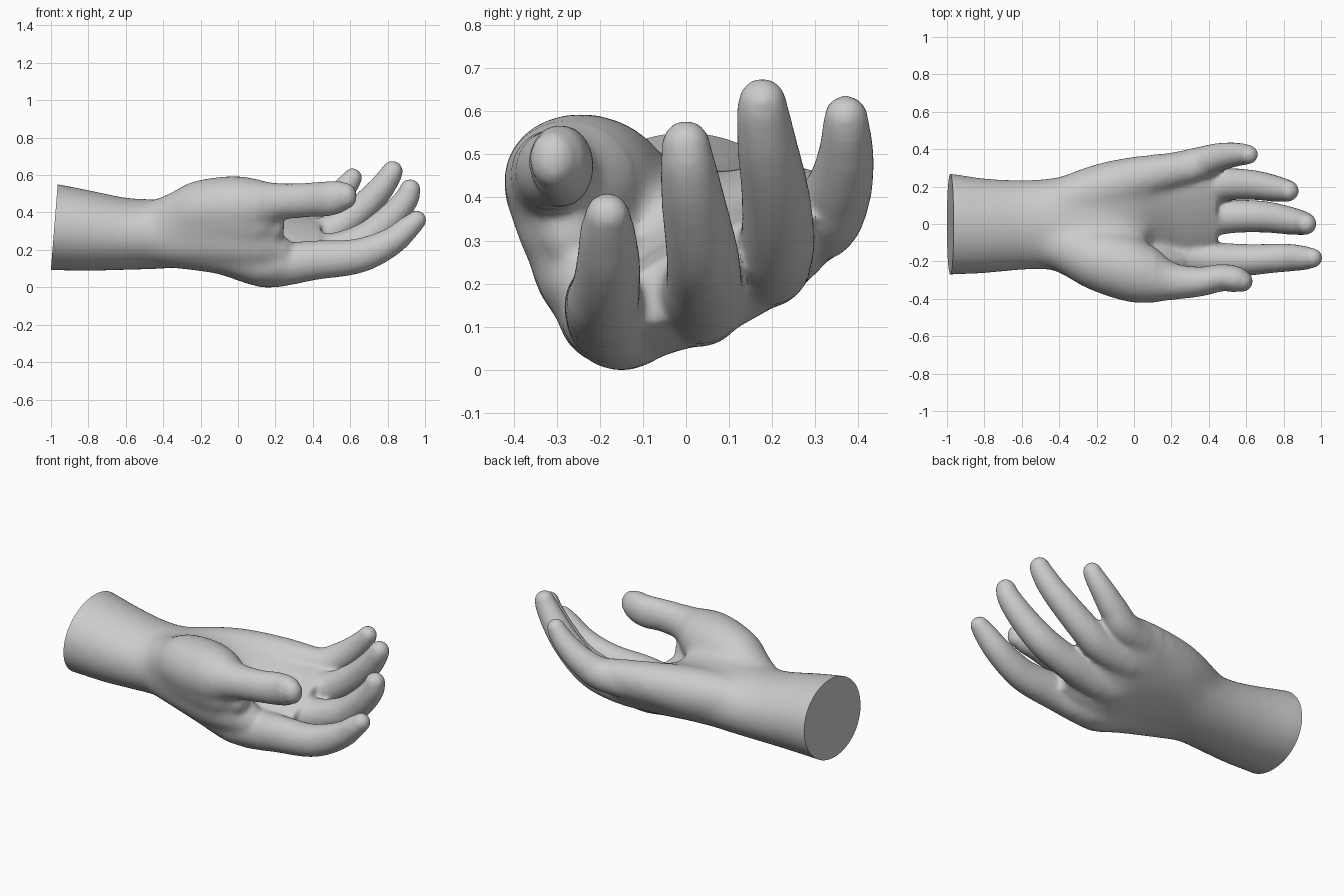
import bpy, bmesh, math
from mathutils import Vector

if "Cube" in bpy.data.objects:
    bpy.data.objects.remove(bpy.data.objects["Cube"])

SEG = 28
skin = bpy.data.materials.new("plain grey")
skin.diffuse_color = (0.6, 0.6, 0.6, 1)
skin.use_nodes = True
skin.node_tree.nodes["Principled BSDF"].inputs["Base Color"].default_value = skin.diffuse_color


def spline(pts, n=6):
    """Smooth a list of section tuples with Catmull-Rom interpolation."""
    p = [pts[0]] + pts + [pts[-1]]
    out = []
    for i in range(1, len(p) - 2):
        for k in range(n):
            t = k / n
            out.append([0.5 * (2 * b + (c - a) * t + (2 * a - 5 * b + 4 * c - d) * t * t
                               + (3 * b - a - 3 * c + d) * t ** 3)
                        for a, b, c, d in zip(*p[i - 1:i + 3])])
    return out + [list(pts[-1])]


def limb(bm, pts, upright=False):
    """Loft ellipses (x, y, z, half width, half height, tilt) with a round far end."""
    rows = spline([tuple(q) + (0,) * (6 - len(q)) for q in pts])
    pos = [Vector(r[:3]) for r in rows]
    tip = (pos[-1] - pos[-2]).normalized()
    sections = []
    for i, r in enumerate(rows):
        d = (pos[min(i + 1, len(pos) - 1)] - pos[max(i - 1, 0)]).normalized()
        sections.append((pos[i], Vector((1, 0, 0)) if upright else d, r[3], r[4], r[5]))
    if not upright:
        r = rows[-1]
        for k in range(1, 6):
            a = k * math.radians(16)
            sections.append((pos[-1] + tip * min(r[3], r[4]) * math.sin(a), tip,
                             r[3] * math.cos(a), r[4] * math.cos(a), r[5]))
    rings = []
    for c, d, w, h, tilt in sections:
        side = (Vector((0, 1, 0)) - d * d.y).normalized()
        up = d.cross(side)
        t = math.radians(tilt)
        u, v = side * math.cos(t) + up * math.sin(t), up * math.cos(t) - side * math.sin(t)
        rings.append([bm.verts.new(c + u * w * math.cos(a) + v * h * math.sin(a))
                      for a in (2 * math.pi * j / SEG for j in range(SEG))])
    for a, b in zip(rings, rings[1:]):
        for j in range(SEG):
            k = (j + 1) % SEG
            bm.faces.new((a[j], a[k], b[k], b[j]))
    bm.faces.new(rings[0][::-1])
    bm.faces.new(rings[-1])


bm = bmesh.new()

# forearm running into the tilted palm
limb(bm, [(-1.25, 0, .335, .29, .245), (-1, 0, .325, .275, .235), (-.8, -.01, .305, .256, .218),
          (-.6, -.005, .287, .243, .195), (-.45, 0, .285, .246, .188), (-.3, 0, .285, .275, .18, 5),
          (-.15, .02, .275, .32, .172, 14), (0, .04, .25, .335, .16, 22),
          (.17, .06, .217, .35, .132, 27), (.32, .06, .22, .33, .108, 26),
          (.445, .06, .235, .28, .075, 25)], upright=True)
# little finger side of the palm
limb(bm, [(-.5, .07, .31, .13, .13), (-.2, .18, .34, .138, .14), (0, .24, .355, .123, .125),
          (.15, .275, .365, .103, .103), (.3, .3, .365, .085, .085)])
# heel of the palm
limb(bm, [(-.55, 0, .32, .14, .13), (-.3, 0, .37, .13, .1), (-.1, -.03, .37, .1, .09),
          (0, -.05, .34, .08, .08)])
# web below the thumb, upper, middle and lower
limb(bm, [(-.4, -.12, .3, .13, .13), (-.05, -.255, .345, .13, .13), (.1, -.275, .335, .115, .12),
          (.18, -.27, .315, .07, .08)])
limb(bm, [(-.4, -.1, .25, .14, .13), (-.05, -.215, .25, .135, .14), (.1, -.225, .23, .125, .13),
          (.2, -.21, .19, .095, .1)])
limb(bm, [(-.4, -.08, .22, .13, .11), (-.05, -.17, .175, .125, .112), (.1, -.185, .135, .115, .118),
          (.22, -.19, .13, .1, .105)])
# thumb and its muscle
limb(bm, [(-.55, -.04, .29, .13, .13), (-.3, -.145, .37, .152, .152), (-.2, -.19, .41, .165, .165),
          (-.05, -.235, .428, .175, .17), (.08, -.28, .44, .155, .153),
          (.2, -.307, .457, .103, .105), (.35, -.308, .467, .08, .092),
          (.47, -.287, .474, .073, .094), (.55, -.297, .487, .07, .084), (.578, -.306, .49, .058, .07)])
# index finger
limb(bm, [(-.15, -.1, .2, .1, .1), (.03, -.13, .14, .115, .112), (.17, -.15, .115, .122, .118),
          (.4, -.187, .145, .096, .106), (.6, -.192, .161, .085, .095), (.72, -.185, .195, .079, .087),
          (.83, -.18, .252, .074, .074), (.91, -.182, .32, .065, .063), (.955, -.182, .36, .053, .053)])
# middle finger
limb(bm, [(-.15, 0, .24, .1, .1), (.03, .015, .19, .1, .105), (.2, .03, .165, .108, .112),
          (.4, .035, .183, .1, .104), (.55, .042, .207, .089, .093), (.7, .038, .27, .084, .088),
          (.83, .018, .385, .075, .076), (.9, .005, .473, .065, .066), (.92, 0, .524, .057, .057)])
# ring finger
limb(bm, [(-.1, .13, .3, .1, .1), (.05, .15, .265, .1, .1), (.2, .18, .245, .105, .103),
          (.4, .2, .267, .095, .097), (.52, .213, .315, .086, .088), (.65, .207, .412, .079, .08),
          (.75, .19, .512, .071, .072), (.81, .179, .593, .062, .062), (.825, .177, .622, .057, .057)])
# little finger
limb(bm, [(.0, .24, .33, .1, .1), (.32, .313, .352, .092, .094), (.44, .353, .415, .078, .081),
          (.53, .37, .49, .067, .069), (.59, .372, .555, .057, .059), (.612, .371, .587, .052, .052)])

mesh = bpy.data.meshes.new("hand")
bm.to_mesh(mesh)
bm.free()
hand = bpy.data.objects.new("hand", mesh)
bpy.context.collection.objects.link(hand)

# merge all limbs into one skin
remesh = hand.modifiers.new("merge", 'REMESH')
remesh.mode = 'VOXEL'
remesh.voxel_size = 0.011
smooth = hand.modifiers.new("soften", 'SMOOTH')
smooth.factor = 0.5
smooth.iterations = 12
dep = bpy.context.evaluated_depsgraph_get()
merged = bpy.data.meshes.new_from_object(hand.evaluated_get(dep))
hand.modifiers.clear()

bm = bmesh.new()
bm.from_mesh(merged)
# soften the palm and wrist more than the fingers
for limit, rounds in ((.3, 10), (.2, 15), (.1, 25)):
    area = [v for v in bm.verts if -1.1 < v.co.x < limit]
    for _ in range(rounds):
        bmesh.ops.smooth_vert(bm, verts=area, factor=0.5,
                              use_axis_x=True, use_axis_y=True, use_axis_z=True)

# slanted flat cut at the forearm
bmesh.ops.bisect_plane(bm, geom=bm.verts[:] + bm.edges[:] + bm.faces[:], dist=1e-5,
                       plane_co=(-1, 0, .1), plane_no=(1, 0, -.08), clear_inner=True)
bmesh.ops.holes_fill(bm, edges=[e for e in bm.edges if e.is_boundary], sides=0)
bmesh.ops.recalc_face_normals(bm, faces=bm.faces[:])
low = min(v.co.z for v in bm.verts)
bmesh.ops.translate(bm, verts=bm.verts[:], vec=(0, 0, -low))
bm.to_mesh(merged)
bm.free()
hand.data = merged
merged.materials.clear()
merged.materials.append(skin)

bpy.context.view_layer.objects.active = hand
hand.select_set(True)
bpy.ops.object.shade_smooth_by_angle(angle=math.radians(40))
